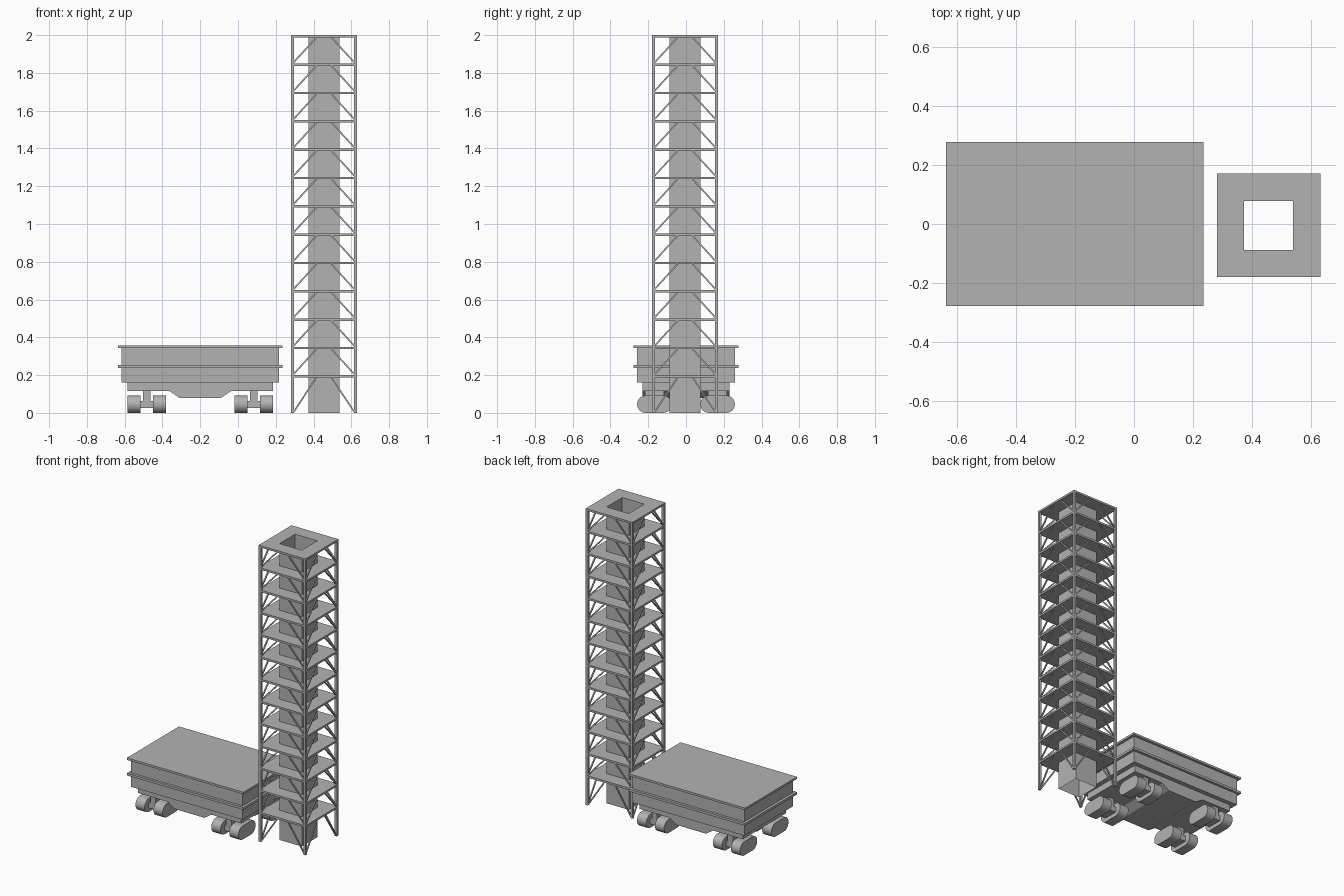
import bpy, bmesh, math
from mathutils import Matrix, Vector

cube = bpy.data.objects.get("Cube")
if cube:
    bpy.data.objects.remove(cube, do_unlink=True)

grey = bpy.data.materials.new("plain grey")
grey.use_nodes = True
colour = (0.45, 0.45, 0.45, 1)
grey.diffuse_color = colour
grey.node_tree.nodes["Principled BSDF"].inputs["Base Color"].default_value = colour


def finish(name, bm, smooth=False):
    mesh = bpy.data.meshes.new(name)
    bm.to_mesh(mesh)
    bm.free()
    mesh.materials.append(grey)
    obj = bpy.data.objects.new(name, mesh)
    bpy.context.collection.objects.link(obj)
    if smooth:
        bpy.ops.object.select_all(action='DESELECT')
        obj.select_set(True)
        bpy.context.view_layer.objects.active = obj
        bpy.ops.object.shade_smooth_by_angle(angle=math.radians(35))
    return obj


def add_box(bm, x0, x1, y0, y1, z0, z1):
    centre = Vector(((x0 + x1) / 2, (y0 + y1) / 2, (z0 + z1) / 2))
    size = Matrix.Diagonal((x1 - x0, y1 - y0, z1 - z0, 1))
    bmesh.ops.create_cube(bm, size=1, matrix=Matrix.Translation(centre) @ size)


def add_bar(bm, a, b, thick):
    """Square bar from a to b."""
    d = b - a
    turn = d.to_track_quat('Z', 'Y').to_matrix().to_4x4()
    size = Matrix.Diagonal((thick, thick, d.length, 1))
    bmesh.ops.create_cube(bm, size=1, matrix=Matrix.Translation((a + b) / 2) @ turn @ size)


def add_prism(bm, points, shift):
    """Extrude a flat outline by a vector."""
    face = bm.faces.new([bm.verts.new(p) for p in points])
    new = bmesh.ops.extrude_face_region(bm, geom=[face], use_keep_orig=True)
    verts = [v for v in new["geom"] if isinstance(v, bmesh.types.BMVert)]
    bmesh.ops.translate(bm, verts=verts, vec=shift)
    bmesh.ops.recalc_face_normals(bm, faces=bm.faces)


# ---- Tower ----
CX, CY = 0.455, -0.005
HALF, CORE, POST, SLAB = 0.175, 0.083, 0.016, 0.013
floors = [0.2 + 0.15 * k for k in range(13)]


def square(bm, h, z):
    return [bm.verts.new((CX + sx * h, CY + sy * h, z))
            for sx, sy in ((-1, -1), (1, -1), (1, 1), (-1, 1))]


def join(bm, low, high):
    for i in range(4):
        j = (i + 1) % 4
        bm.faces.new((low[i], low[j], high[j], high[i]))


# open shaft with thin walls
bm = bmesh.new()
join(bm, square(bm, CORE, 0), square(bm, CORE, 2))
finish("tower_shaft", bm)

# floor slabs around the shaft
bm = bmesh.new()
for z in floors:
    outer_low, outer_high = square(bm, HALF, z - SLAB), square(bm, HALF, z)
    inner_low, inner_high = square(bm, CORE, z - SLAB), square(bm, CORE, z)
    join(bm, outer_low, outer_high)
    join(bm, outer_high, inner_high)
    join(bm, inner_low, outer_low)
finish("tower_floors", bm)

# corner posts
bm = bmesh.new()
for sx in (-1, 1):
    for sy in (-1, 1):
        x, y = CX + sx * (HALF - POST / 2), CY + sy * (HALF - POST / 2)
        add_box(bm, x - POST / 2, x + POST / 2, y - POST / 2, y + POST / 2, 0, 2)
finish("tower_posts", bm)

# diagonal braces on every side of every storey
bm = bmesh.new()
for low, top in zip([0] + floors, floors):
    for k in range(4):
        turn = Matrix.Translation((CX, CY, 0)) @ Matrix.Rotation(k * math.pi / 2, 4, 'Z')
        for s in (-1, 1):
            add_bar(bm, turn @ Vector((s * 0.16, POST / 2 - HALF, low + 0.006)),
                    turn @ Vector((s * 0.04, POST / 2 - HALF, top - SLAB)), 0.008)
finish("tower_braces", bm)

# ---- Transporter ----
MID = -0.2
for name, hx, hy, z0, z1 in (("deck", 0.435, 0.277, 0.343, 0.357),
                             ("body", 0.417, 0.26, 0.16, 0.343),
                             ("body_rim", 0.435, 0.277, 0.238, 0.254)):
    bm = bmesh.new()
    add_box(bm, MID - hx, MID + hx, -hy, hy, z0, z1)
    finish(name, bm)

# chassis with a sloped belly
half = [(0.385, 0.16), (0.385, 0.115), (0.163, 0.115), (0.11, 0.08)]
outline = half + [(-x, z) for x, z in reversed(half)]
bm = bmesh.new()
add_prism(bm, [(MID + x, -0.23, z) for x, z in outline], Vector((0, 0.46, 0)))
finish("chassis", bm)

# crawler trucks: a pair of rounded tracks, an axle block and a leg at each corner
TW, R, TY, TL = 0.068, 0.046, 0.167, 0.046
for sx, xname in ((-1, "right"), (1, "left")):
    for sy, yname in ((-1, "front"), (1, "rear")):
        x, y = MID + sx * 0.283, sy * TY
        bm = bmesh.new()
        for side in (-1, 1):
            x0 = x + side * 0.067 - TW / 2
            pts = []
            for end in (1, -1):
                for i in range(13):
                    a = -math.pi / 2 + math.pi * i / 12
                    pts.append((x0, y + end * (TL + R * math.cos(a)),
                                R + end * R * math.sin(a)))
            add_prism(bm, pts, Vector((TW, 0, 0)))
        finish(f"{yname}_{xname}_tracks", bm, smooth=True)
        bm = bmesh.new()
        add_box(bm, x - 0.034, x + 0.034, y - 0.05, y + 0.05, 0.027, 0.063)
        add_box(bm, x - 0.02, x + 0.02, y - 0.05, y + 0.05, 0.063, 0.117)
        finish(f"{yname}_{xname}_leg", bm)
